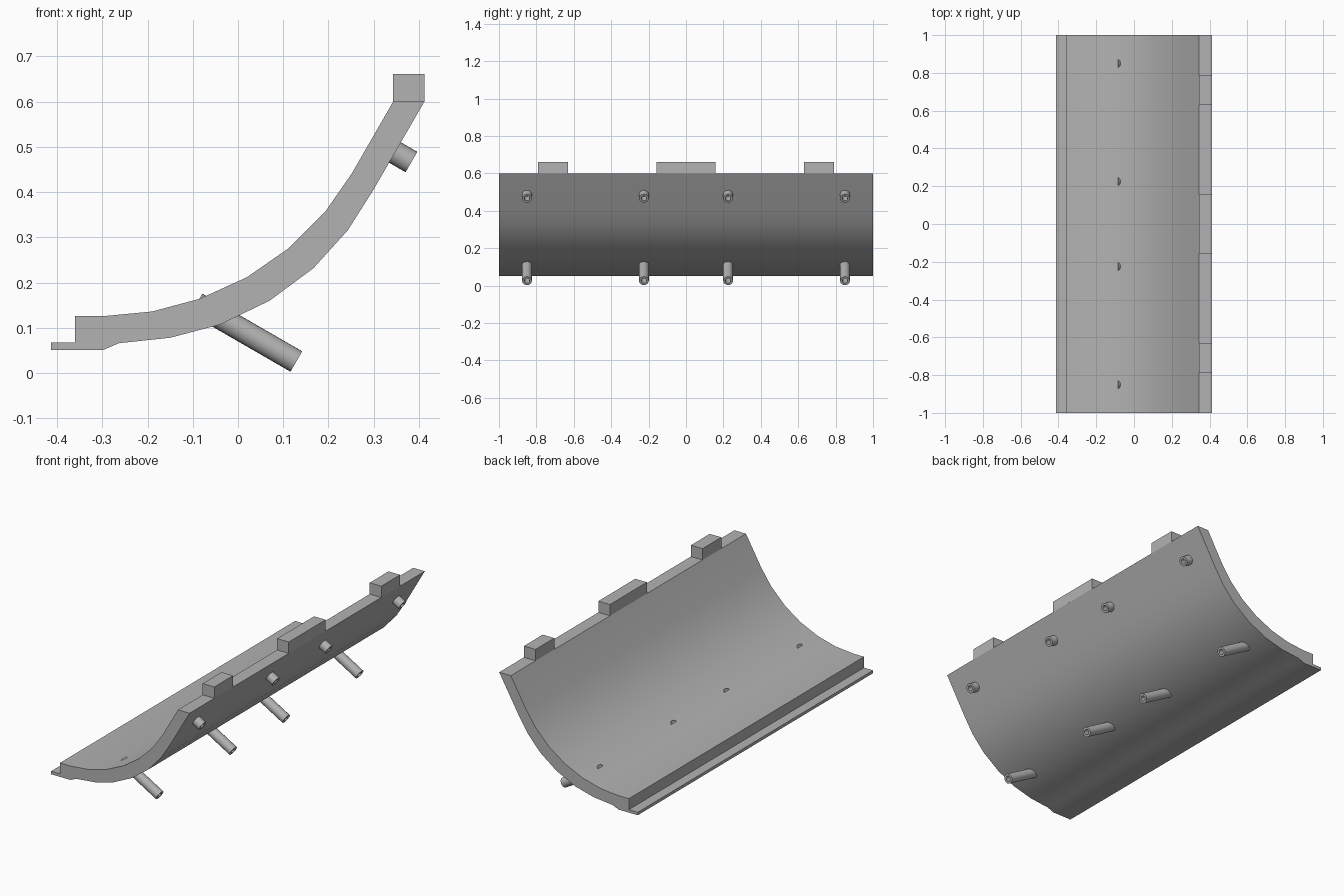
import bpy, bmesh, math
from mathutils import Vector, Matrix

cube = bpy.data.objects.get("Cube")
if cube:
    bpy.data.objects.remove(cube, do_unlink=True)

grey = bpy.data.materials.new("plain_grey")
grey.use_nodes = True
COLOUR = (0.45, 0.45, 0.45, 1)
grey.diffuse_color = COLOUR
grey.node_tree.nodes["Principled BSDF"].inputs["Base Color"].default_value = COLOUR


def finish(name, bm):
    bmesh.ops.recalc_face_normals(bm, faces=bm.faces)
    mesh = bpy.data.meshes.new(name)
    bm.to_mesh(mesh)
    bm.free()
    mesh.materials.append(grey)
    ob = bpy.data.objects.new(name, mesh)
    bpy.context.collection.objects.link(ob)
    bpy.ops.object.select_all(action='DESELECT')
    ob.select_set(True)
    bpy.context.view_layer.objects.active = ob
    bpy.ops.object.shade_smooth_by_angle(angle=math.radians(30))
    return ob


def extrude_profile(name, points, y0, y1):
    bm = bmesh.new()
    face = bm.faces.new([bm.verts.new((x, y0, z)) for x, z in points])
    moved = bmesh.ops.extrude_face_region(bm, geom=[face], use_keep_orig=True)["geom"]
    verts = [v for v in moved if isinstance(v, bmesh.types.BMVert)]
    bmesh.ops.translate(bm, verts=verts, vec=(0, y1 - y0, 0))
    return finish(name, bm)


def peg(name, end, length, y, radius=0.026, bore=0.014, depth=0.05, sides=24):
    """Round peg tilted 30 degrees down, with a blind hole in its outer end."""
    rings = [(radius, -length), (radius, 0), (bore, 0), (bore, -depth)]
    tilt = Matrix.Translation((end[0], y, end[1])) @ Matrix.Rotation(math.radians(120), 4, 'Y')
    bm = bmesh.new()
    loops = []
    for r, h in rings:
        loops.append([bm.verts.new(tilt @ Vector((r * math.cos(a), r * math.sin(a), h)))
                      for a in (math.tau * i / sides for i in range(sides))])
    for low, high in zip(loops, loops[1:]):
        for i in range(sides):
            j = (i + 1) % sides
            bm.faces.new((low[i], low[j], high[j], high[i]))
    bm.faces.new(loops[0])
    bm.faces.new(loops[-1])
    return finish(name, bm)


# Curved panel with a thin lip along its low edge
inner = [(-0.413, 0.067), (-0.36, 0.067), (-0.36, 0.126), (-0.295, 0.126),
         (-0.19, 0.136), (-0.085, 0.164), (0.02, 0.212), (0.112, 0.276),
         (0.193, 0.357), (0.252, 0.442), (0.343, 0.6)]
outer = [(0.412, 0.6), (0.30, 0.406), (0.243, 0.316), (0.167, 0.232),
         (0.07, 0.16), (-0.04, 0.107), (-0.15, 0.078), (-0.263, 0.066),
         (-0.298, 0.051), (-0.413, 0.051)]
extrude_profile("curved_panel", inner + outer, -1, 1)

# Tabs on the top edge
tab = [(0.343, 0.6), (0.343, 0.661), (0.412, 0.661), (0.412, 0.6)]
for name, y, half in (("front_tab", -0.71, 0.08), ("middle_tab", 0, 0.157), ("back_tab", 0.71, 0.08)):
    extrude_profile(name, tab, y - half, y + half)

# Long lower pegs and short upper pegs
for i, y in enumerate((-0.85, -0.225, 0.225, 0.85), 1):
    peg(f"lower_peg_{i}", (0.129, 0.0255), 0.255, y)
    peg(f"upper_peg_{i}", (0.3835, 0.4665), 0.07, y)
